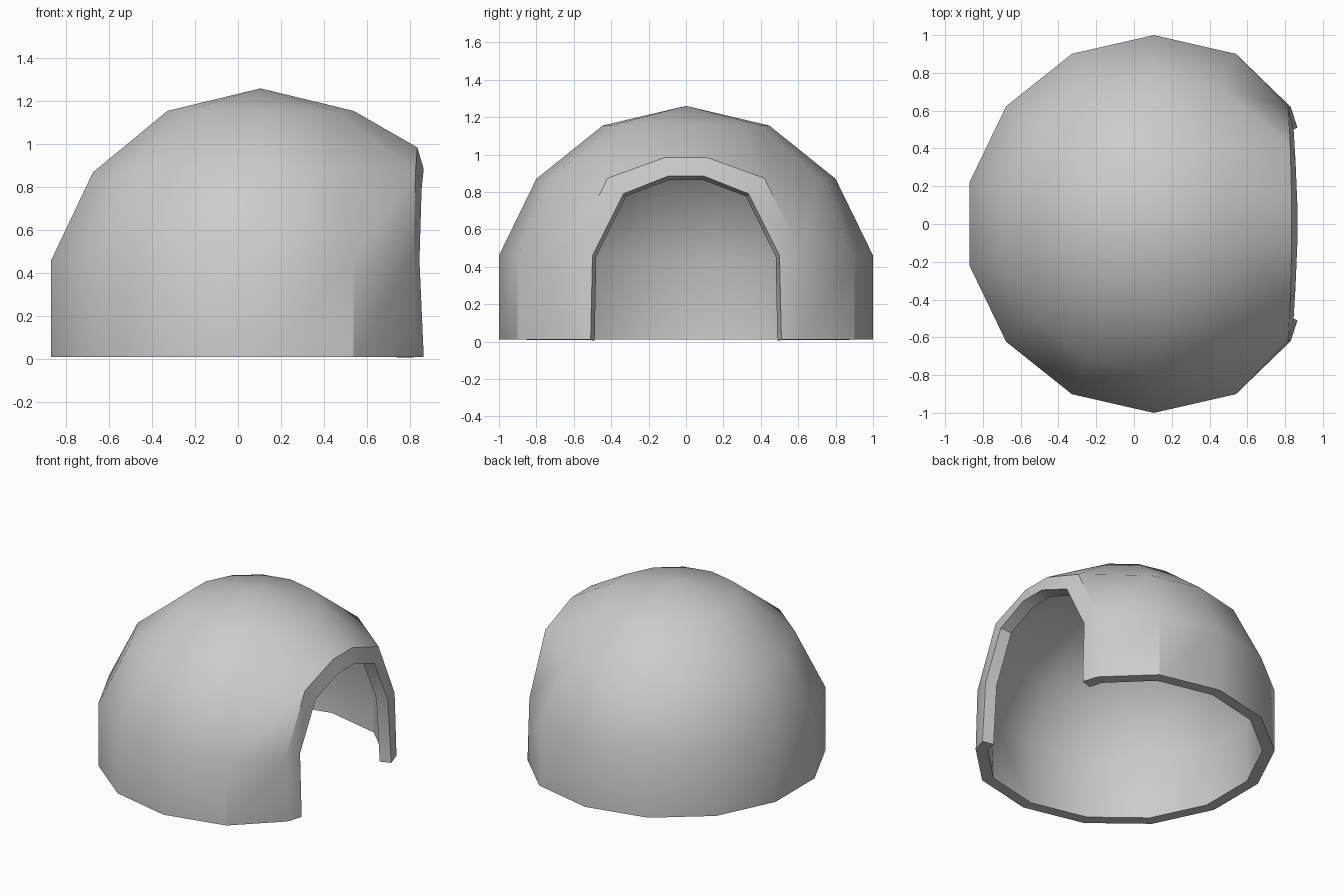
import bpy, bmesh, math

if "Cube" in bpy.data.objects:
    bpy.data.objects.remove(bpy.data.objects["Cube"])

SIDES = 14
CX = 0.105
PROFILE = [(1.0, 0.01), (1.0, 0.46), (0.80, 0.87), (0.445, 1.155)]  # radius, height
# Doorway, right half: outer edge shared with the dome, inner edge of the frame
OUTER = [(0.83, 0.62, 0.01), (0.815, 0.62, 0.46), (0.827, 0.42, 0.873), (0.835, 0.11, 0.985)]
INNER = [(0.865, 0.51, 0.01), (0.845, 0.50, 0.46), (0.855, 0.335, 0.79), (0.865, 0.095, 0.885)]

bm = bmesh.new()


def arch(points):
    """Vertices of a full arch from its +y half."""
    mirrored = [(x, -y, z) for x, y, z in reversed(points)]
    return [bm.verts.new(p) for p in points + mirrored]


outer, inner = arch(OUTER), arch(INNER)

# Dome columns, bottom to top; those next to the doorway use the arch points
columns = []
for k in range(SIDES):
    a = (k + 0.5) * math.tau / SIDES
    ring = [(CX + r * math.cos(a), r * math.sin(a), z) for r, z in PROFILE]
    if k == 1:
        col = outer[:3] + [bm.verts.new(ring[3])]
    elif k == SIDES - 2:
        col = outer[:4:-1] + [bm.verts.new(ring[3])]
    elif k in (0, SIDES - 1):
        col = [None, None, outer[3 if k == 0 else 4], bm.verts.new(ring[3])]
    else:
        col = [bm.verts.new(p) for p in ring]
    columns.append(col)

# Dome panels and cap
apex = bm.verts.new((CX, 0, 1.26))
for k in range(SIDES):
    a, b = columns[k], columns[(k + 1) % SIDES]
    for i in range(3):
        quad = (a[i], b[i], b[i + 1], a[i + 1])
        if None not in quad:
            bm.faces.new(quad)
    bm.faces.new((a[3], b[3], apex))

# Bevelled door frame
for i in range(len(outer) - 1):
    bm.faces.new((outer[i], outer[i + 1], inner[i + 1], inner[i]))

bmesh.ops.recalc_face_normals(bm, faces=bm.faces)
cap = apex.link_faces[0]
cap.normal_update()
if cap.normal.z < 0:
    bmesh.ops.reverse_faces(bm, faces=bm.faces)

mesh = bpy.data.meshes.new("dome_shelter")
bm.to_mesh(mesh)
bm.free()
dome = bpy.data.objects.new("dome_shelter", mesh)
bpy.context.collection.objects.link(dome)

# Wall thickness, inward
shell = dome.modifiers.new("wall_thickness", "SOLIDIFY")
shell.thickness = 0.08
shell.offset = -1

bpy.context.view_layer.objects.active = dome
dome.select_set(True)
bpy.ops.object.modifier_apply(modifier=shell.name)
bpy.ops.object.shade_smooth_by_angle(angle=math.radians(30))
